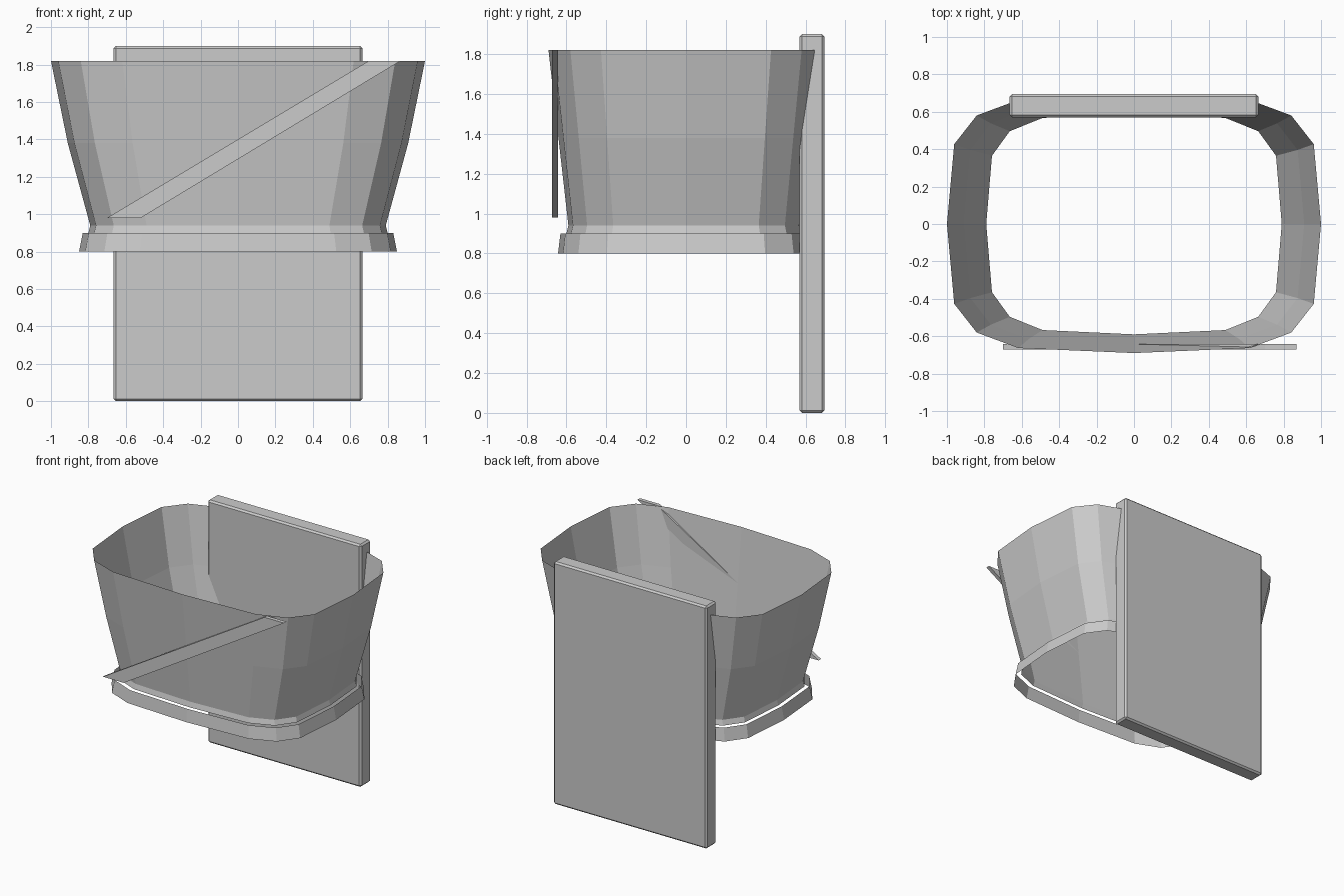
import bpy, bmesh
from math import cos, sin, pi, copysign

if "Cube" in bpy.data.objects:
    bpy.data.objects.remove(bpy.data.objects["Cube"])


def finish(name, bm):
    bm.normal_update()
    me = bpy.data.meshes.new(name)
    bm.to_mesh(me)
    bm.free()
    ob = bpy.data.objects.new(name, me)
    bpy.context.collection.objects.link(ob)
    return ob


def soft(v):
    return copysign(abs(v) ** 0.5, v) if abs(v) > 1e-6 else 0.0


def tube(name, rings, n=16):
    """Open loft of rounded-rectangle rings: (half width, half depth, z)."""
    bm = bmesh.new()
    loops = []
    for a, b, z in rings:
        angles = [2 * pi * i / n for i in range(n)]
        loops.append([bm.verts.new((a * soft(cos(t)), b * soft(sin(t)), z)) for t in angles])
    for lo, hi in zip(loops, loops[1:]):
        for i in range(n):
            j = (i + 1) % n
            bm.faces.new((lo[i], lo[j], hi[j], hi[i]))
    return finish(name, bm)


# Flared body shell, open at top and bottom
tube("body_shell", [(0.80, 0.60, 0.90), (0.79, 0.59, 0.94),
                    (0.91, 0.64, 1.38), (1.0, 0.69, 1.82)])

# Separate belt band below the shell
tube("belt", [(0.85, 0.642, 0.80), (0.83, 0.63, 0.90)])

# Back panel with a small bevel
bm = bmesh.new()
bmesh.ops.create_cube(bm, size=1)
bmesh.ops.scale(bm, vec=(1.33, 0.125, 1.90), verts=bm.verts)
bmesh.ops.translate(bm, vec=(0, 0.632, 0.95), verts=bm.verts)
panel = finish("back_panel", bm)
bev = panel.modifiers.new("bevel", 'BEVEL')
bev.width = 0.013
bev.segments = 1

# Diagonal strap: slanted strip with thickness along y
bm = bmesh.new()
outline = [(-0.70, 0.98), (-0.52, 0.98), (0.87, 1.82), (0.70, 1.82)]
front = bm.faces.new([bm.verts.new((x, -0.672, z)) for x, z in outline])
ext = bmesh.ops.extrude_face_region(bm, geom=[front], use_keep_orig=True)
moved = [g for g in ext["geom"] if isinstance(g, bmesh.types.BMVert)]
bmesh.ops.translate(bm, vec=(0, 0.03, 0), verts=moved)
bmesh.ops.recalc_face_normals(bm, faces=bm.faces)
finish("diagonal_strap", bm)
